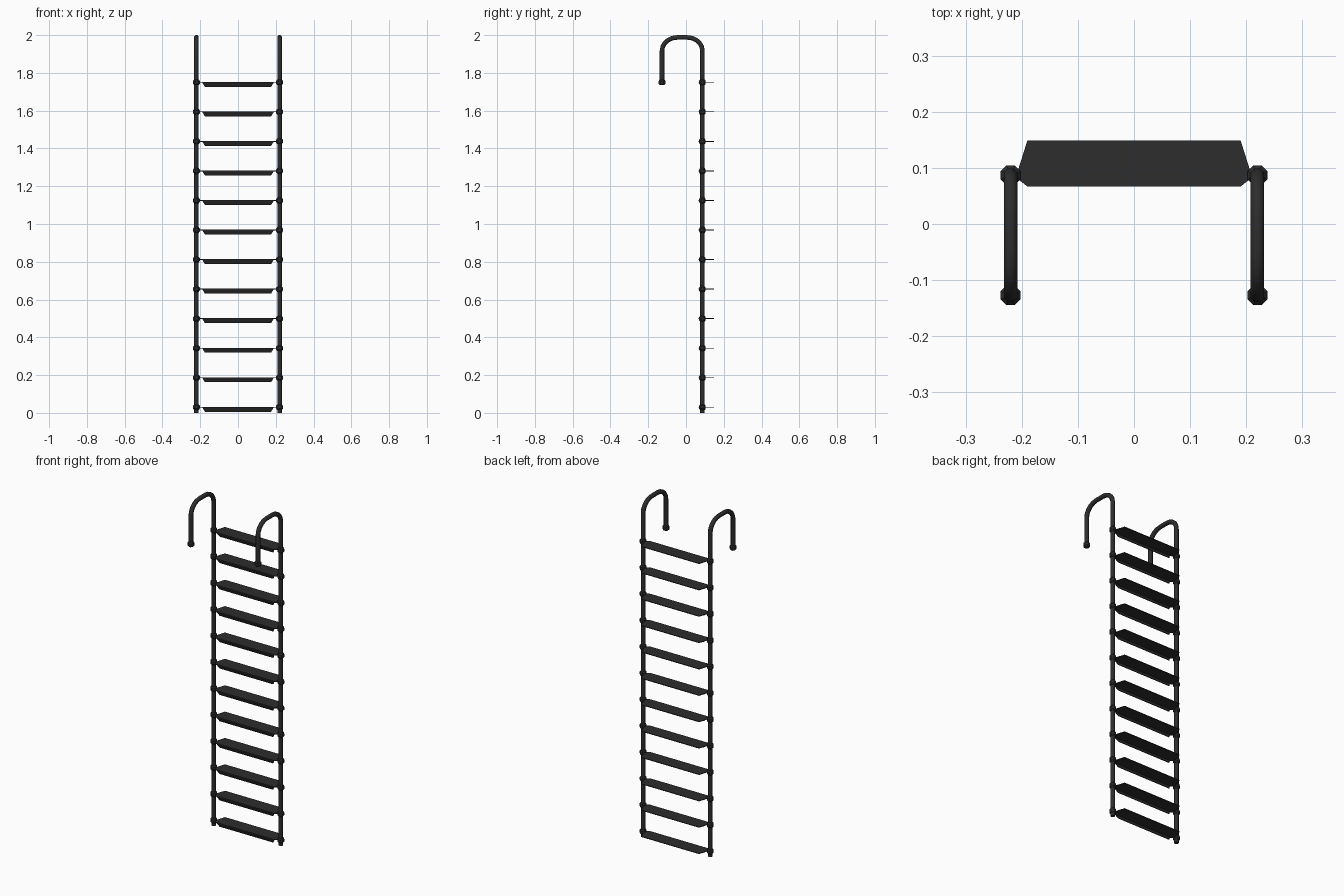
import bpy, bmesh, math
from mathutils import Vector

if "Cube" in bpy.data.objects:
    bpy.data.objects.remove(bpy.data.objects["Cube"])

RAIL_X, BACK_Y, FRONT_Y = 0.22, 0.087, -0.127
RUNGS = [0.03 + 1.72 / 11 * i for i in range(12)]

mat = bpy.data.materials.new("black metal")
mat.diffuse_color = (0.026, 0.026, 0.027, 1)
mat.use_nodes = True
mat.node_tree.nodes["Principled BSDF"].inputs["Base Color"].default_value = mat.diffuse_color


def finish(bm, name, smooth=False):
    bmesh.ops.recalc_face_normals(bm, faces=bm.faces)
    me = bpy.data.meshes.new(name)
    bm.to_mesh(me)
    bm.free()
    me.materials.append(mat)
    ob = bpy.data.objects.new(name, me)
    bpy.context.collection.objects.link(ob)
    if smooth:
        bpy.context.view_layer.objects.active = ob
        ob.select_set(True)
        bpy.ops.object.shade_smooth_by_angle(angle=math.radians(50))
        ob.select_set(False)
    return ob


def sweep(bm, x, path, radii, sides=8):
    """Tube along a path lying in the plane x = const."""
    rings = []
    for i, (y, z) in enumerate(path):
        a, b = path[max(i - 1, 0)], path[min(i + 1, len(path) - 1)]
        t = Vector((0, b[0] - a[0], b[1] - a[1])).normalized()
        n = t.cross(Vector((1, 0, 0)))
        ring = []
        for k in range(sides):
            ang = 2 * math.pi * (k + 0.5) / sides
            off = Vector((1, 0, 0)) * math.cos(ang) + n * math.sin(ang)
            ring.append(bm.verts.new(Vector((x, y, z)) + off * radii[i]))
        rings.append(ring)
    for r, s in zip(rings, rings[1:]):
        for k in range(sides):
            bm.faces.new((r[k], r[(k + 1) % sides], s[(k + 1) % sides], s[k]))
    bm.faces.new(rings[0])
    bm.faces.new(rings[-1])


# Rail path: upright, rounded hook, short drop
path = [(BACK_Y, 0.0)]
ry, rz, top = 0.08, 0.07, 1.9875
for i in range(6):
    a = math.pi / 2 * i / 5
    path.append((BACK_Y - ry + ry * math.cos(a), top - rz + rz * math.sin(a)))
for i in range(6):
    a = math.pi / 2 * (1 + i / 5)
    path.append((FRONT_Y + ry + ry * math.cos(a), top - rz + rz * math.sin(a)))
path.append((FRONT_Y, 1.735))

for side, s in (("left", -1), ("right", 1)):
    bm = bmesh.new()
    sweep(bm, s * RAIL_X, path, [0.013] * len(path))
    finish(bm, side + "_rail", True)

    # Beaded collars at every rung and at the hook tip
    bm = bmesh.new()
    for y, z in [(BACK_Y, z) for z in RUNGS] + [(FRONT_Y, 1.75)]:
        prof = [(-0.015, 0.013), (-0.008, 0.019), (0.008, 0.019), (0.015, 0.013)]
        sweep(bm, s * RAIL_X, [(y, z + d) for d, _ in prof], [r for _, r in prof])
    finish(bm, side + "_collars")

# Treads: flat tapered plate with a folded lip under the front edge
T = 0.004
plate = [(-0.19, 0.149), (-0.207, 0.095), (-0.207, 0.08), (-0.19, 0.067),
         (0.19, 0.067), (0.207, 0.08), (0.207, 0.095), (0.19, 0.149)]
lip = [(-0.19, 0.067, 0), (0.19, 0.067, 0), (0.175, 0.078, -0.024), (-0.175, 0.078, -0.024)]


def slab(bm, pts, off):
    a = [bm.verts.new(p) for p in pts]
    b = [bm.verts.new(Vector(p) + Vector(off)) for p in pts]
    bm.faces.new(a)
    bm.faces.new(b[::-1])
    for i in range(len(a)):
        j = (i + 1) % len(a)
        bm.faces.new((a[i], a[j], b[j], b[i]))


for n, z in enumerate(RUNGS):
    bm = bmesh.new()
    slab(bm, [(x, y, z - T / 2) for x, y in plate], (0, 0, T))
    slab(bm, [(x, y, z + d) for x, y, d in lip], (0, 0.004, 0))
    finish(bm, "tread_%02d" % (n + 1))
